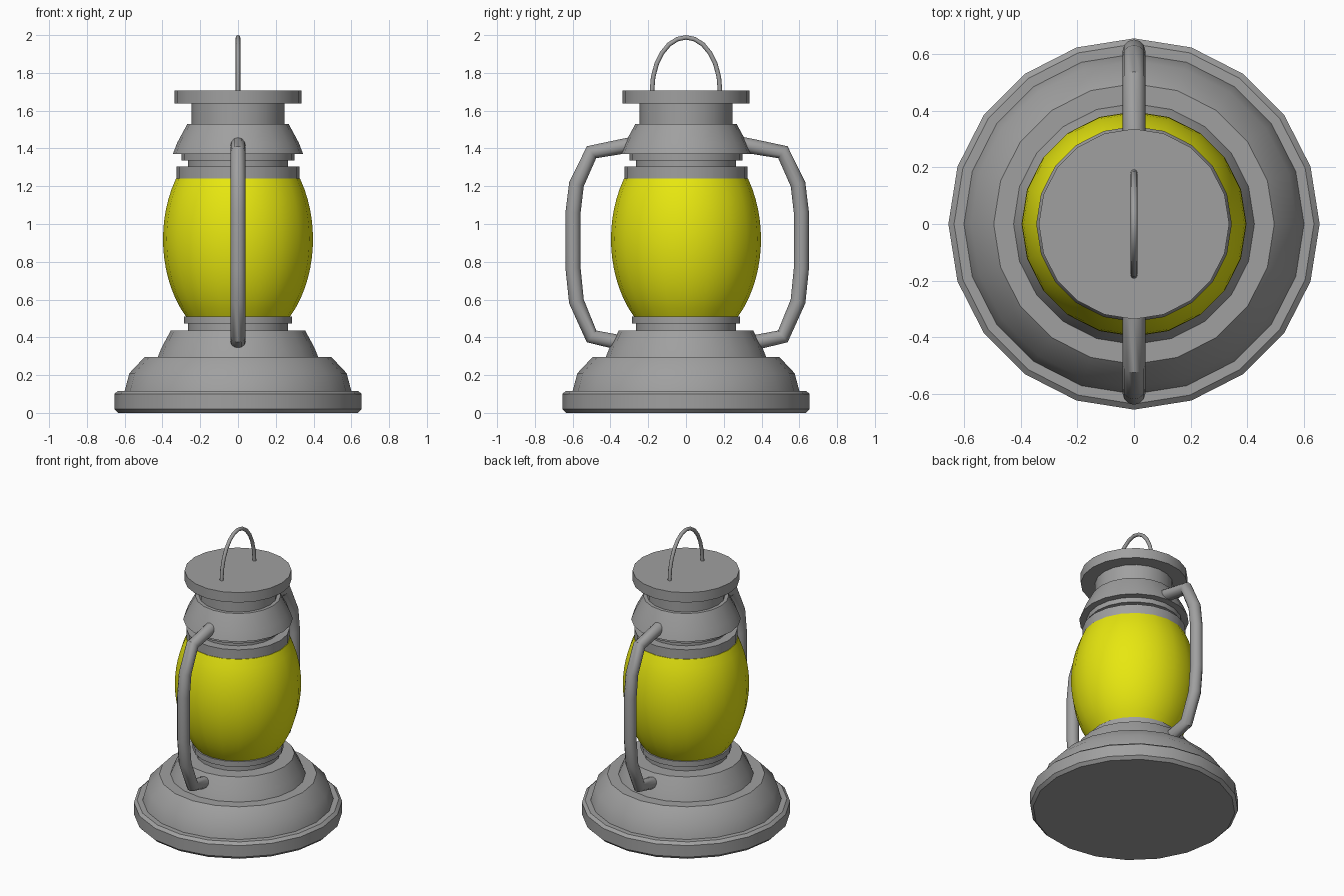
import bpy
import bmesh
from math import sin, cos, pi, sqrt, radians

SIDES = 20

cube = bpy.data.objects.get("Cube")
if cube:
    bpy.data.objects.remove(cube, do_unlink=True)


def make_material(name, color):
    mat = bpy.data.materials.new(name)
    mat.use_nodes = True
    mat.diffuse_color = color
    mat.node_tree.nodes["Principled BSDF"].inputs["Base Color"].default_value = color
    return mat


metal = make_material("grey metal", (0.35, 0.35, 0.35, 1))
glass = make_material("yellow glass", (0.8, 0.8, 0.005, 1))


def smooth(obj, angle):
    bpy.ops.object.select_all(action="DESELECT")
    obj.select_set(True)
    bpy.context.view_layer.objects.active = obj
    bpy.ops.object.shade_smooth_by_angle(angle=radians(angle))


def lathe(name, profile, mat, angle=30):
    """Turn a (radius, height) profile around z and cap both ends."""
    bm = bmesh.new()
    rings = [[bm.verts.new((r * cos(2 * pi * i / SIDES), r * sin(2 * pi * i / SIDES), z))
              for i in range(SIDES)] for r, z in profile]
    for low, high in zip(rings, rings[1:]):
        for i in range(SIDES):
            j = (i + 1) % SIDES
            bm.faces.new((low[i], low[j], high[j], high[i]))
    bm.faces.new(rings[0][::-1])
    bm.faces.new(rings[-1])
    bmesh.ops.recalc_face_normals(bm, faces=bm.faces)
    mesh = bpy.data.meshes.new(name)
    bm.to_mesh(mesh)
    bm.free()
    mesh.materials.append(mat)
    obj = bpy.data.objects.new(name, mesh)
    bpy.context.collection.objects.link(obj)
    smooth(obj, angle)
    return obj


def tube(name, path, radius):
    """Round bar following (y, z) points in the x = 0 plane."""
    curve = bpy.data.curves.new(name, "CURVE")
    curve.dimensions = "3D"
    curve.bevel_depth = radius
    curve.bevel_resolution = 4
    curve.use_fill_caps = True
    spline = curve.splines.new("POLY")
    spline.points.add(len(path) - 1)
    for point, (y, z) in zip(spline.points, path):
        point.co = (0, y, z, 1)
    curve.materials.append(metal)
    obj = bpy.data.objects.new(name, curve)
    bpy.context.collection.objects.link(obj)
    bpy.ops.object.select_all(action="DESELECT")
    obj.select_set(True)
    bpy.context.view_layer.objects.active = obj
    bpy.ops.object.convert(target="MESH")
    obj = bpy.context.view_layer.objects.active
    smooth(obj, 40)
    return obj


# Stepped foot
lathe("base", [(0.635, 0), (0.655, 0.02), (0.655, 0.1), (0.635, 0.117), (0.6, 0.117),
               (0.575, 0.21), (0.495, 0.295), (0.425, 0.295), (0.405, 0.345),
               (0.355, 0.437), (0.26, 0.437)], metal)

# Seat under the globe
lathe("globe_seat", [(0.265, 0.42), (0.265, 0.473), (0.285, 0.473), (0.285, 0.51)], metal)

# Barrel-shaped globe, a slice of an ellipsoid
BOTTOM, TOP, STEPS = 0.5, 1.24, 14
heights = [BOTTOM + (TOP - BOTTOM) * i / STEPS for i in range(STEPS + 1)]
lathe("globe", [(0.397 * sqrt(1 - ((z - 0.92) / 0.57) ** 2), z) for z in heights], glass)

# Collar and stepped neck above the globe
lathe("collar", [(0.325, 1.23), (0.325, 1.305), (0.265, 1.305), (0.265, 1.337),
                 (0.3, 1.337), (0.3, 1.375)], metal)

# Flared hood, chimney and flat lid
lathe("hood", [(0.345, 1.37), (0.322, 1.43), (0.268, 1.53)], metal)
lathe("chimney", [(0.245, 1.5), (0.245, 1.65)], metal)
lathe("lid", [(0.336, 1.638), (0.336, 1.707)], metal)

# Side bars joining hood and base
bar = [(0.27, 1.424), (0.32, 1.414), (0.5, 1.38), (0.58, 1.21), (0.598, 1.06),
       (0.598, 0.765), (0.58, 0.59), (0.5, 0.405), (0.34, 0.37)]
tube("front_bar", [(-y, z) for y, z in bar], 0.04)
tube("back_bar", [(y + 0.013, z) for y, z in bar], 0.04)

# Thin hanging loop on the lid
arc = [pi * i / 12 for i in range(13)]
loop = [(0.18 * cos(a), 1.705 + 0.283 * sin(a)) for a in arc]
tube("hanging_loop", loop, 0.012)
